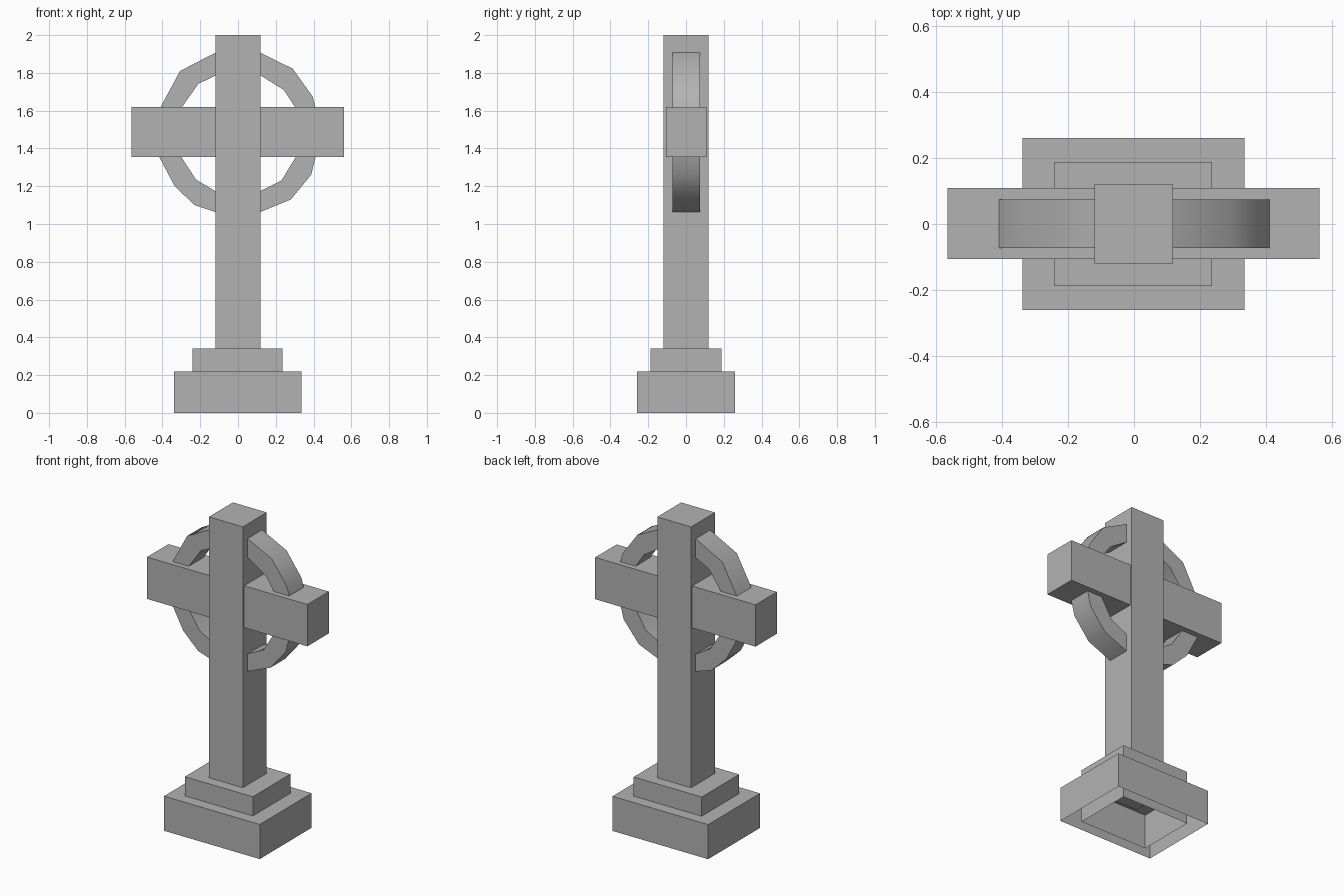
import bpy
import bmesh

if "Cube" in bpy.data.objects:
    bpy.data.objects.remove(bpy.data.objects["Cube"])

stone = bpy.data.materials.new("grey stone")
stone.diffuse_color = (0.45, 0.45, 0.45, 1)
stone.use_nodes = True
stone.node_tree.nodes["Principled BSDF"].inputs["Base Color"].default_value = stone.diffuse_color


def finish(name, bm):
    bmesh.ops.recalc_face_normals(bm, faces=bm.faces)
    mesh = bpy.data.meshes.new(name)
    bm.to_mesh(mesh)
    bm.free()
    mesh.materials.append(stone)
    obj = bpy.data.objects.new(name, mesh)
    bpy.context.collection.objects.link(obj)
    return obj


def box(name, x, y, z, open_bottom=False):
    bm = bmesh.new()
    bmesh.ops.create_cube(bm, size=1)
    for v in bm.verts:
        v.co = [r[0] if c < 0 else r[1] for c, r in zip(v.co, (x, y, z))]
    bm.normal_update()
    if open_bottom:
        low = [f for f in bm.faces if f.normal.z < -0.9]
        bmesh.ops.delete(bm, geom=low, context='FACES_ONLY')
    return finish(name, bm)


def ring_piece(name, outer, inner, y0=-0.072, y1=0.074):
    # curved bar: outline in x-z, extruded along y
    bm = bmesh.new()
    pts = outer + inner[::-1]
    face = bm.faces.new([bm.verts.new((x, y0, z)) for x, z in pts])
    res = bmesh.ops.extrude_face_region(bm, geom=[face])
    for v in res["geom"]:
        if isinstance(v, bmesh.types.BMVert):
            v.co.y = y1
    obj = finish(name, bm)
    bpy.ops.object.select_all(action='DESELECT')
    obj.select_set(True)
    bpy.context.view_layer.objects.active = obj
    bpy.ops.object.shade_smooth_by_angle(angle=0.7)


# hollow stepped plinth, open underneath
box("plinth_lower", (-0.338, 0.335), (-0.26, 0.26), (0, 0.22), True)
box("plinth_upper", (-0.242, 0.236), (-0.188, 0.188), (0.0, 0.342), True)

# upright shaft and cross arm
box("shaft", (-0.12, 0.118), (-0.12, 0.12), (0.18, 2.0))
box("cross_arm", (-0.565, 0.562), (-0.106, 0.109), (1.354, 1.62))

# hand-cut ring, one piece per quadrant with ends buried in the cross
ring_piece("ring_upper_left",
           [(-0.11, 1.912), (-0.307, 1.81), (-0.42, 1.60)],
           [(-0.11, 1.79), (-0.21, 1.742), (-0.31, 1.60)])
ring_piece("ring_upper_right",
           [(0.11, 1.911), (0.29, 1.822), (0.395, 1.675), (0.415, 1.60)],
           [(0.11, 1.792), (0.242, 1.71), (0.315, 1.60)])
ring_piece("ring_lower_left",
           [(-0.11, 1.06), (-0.23, 1.10), (-0.335, 1.20), (-0.425, 1.37)],
           [(-0.11, 1.168), (-0.222, 1.235), (-0.31, 1.37)])
ring_piece("ring_lower_right",
           [(0.11, 1.06), (0.28, 1.13), (0.387, 1.26), (0.415, 1.37)],
           [(0.11, 1.17), (0.23, 1.23), (0.315, 1.37)])
